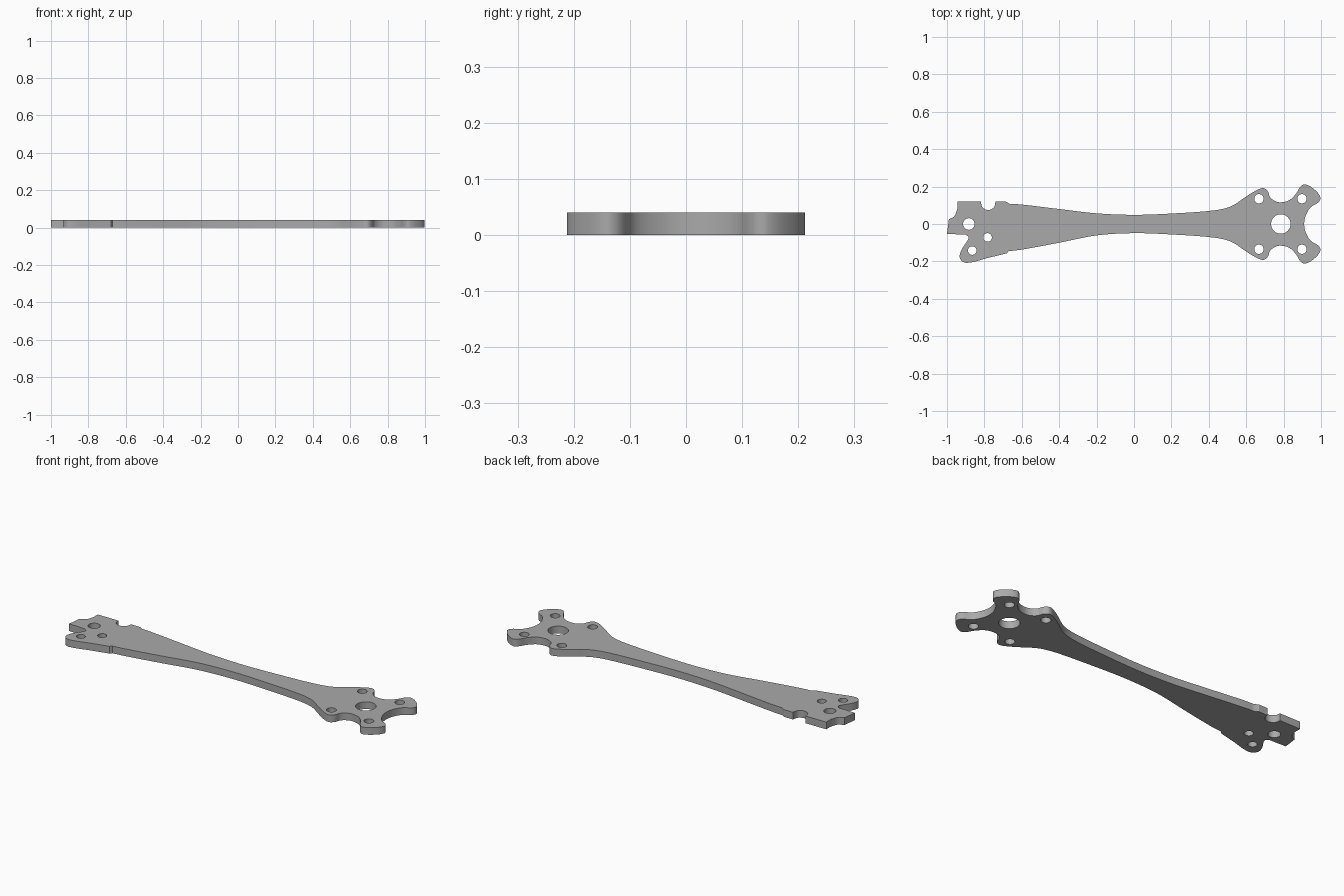
import bpy
import bmesh
import math
from mathutils import Vector
from mathutils.geometry import interpolate_bezier

THICKNESS = 0.04
CURVE_STEPS = 6

# Remove the default object
default_cube = bpy.data.objects.get("Cube")
if default_cube:
    bpy.data.objects.remove(default_cube, do_unlink=True)


def make_material(name, color):
    material = bpy.data.materials.new(name)
    material.use_nodes = True
    material.diffuse_color = color
    shader = material.node_tree.nodes["Principled BSDF"]
    shader.inputs["Base Color"].default_value = color
    return material


def smooth_run(points):
    """Sample a smooth path through the points, leaving off the last one."""
    points = [Vector((x, y, 0)) for x, y in points]
    last = len(points) - 1
    tangents = [(points[min(i + 1, last)] - points[max(i - 1, 0)]).normalized()
                for i in range(last + 1)]
    if last == 1:
        return points[:1]
    path = []
    for i in range(last):
        start, end = points[i], points[i + 1]
        reach = (end - start).length / 3
        path += interpolate_bezier(start, start + tangents[i] * reach,
                                   end - tangents[i + 1] * reach, end,
                                   CURVE_STEPS)[:-1]
    return path


def circle(center_x, center_y, radius, sides=32):
    return [Vector((center_x + radius * math.cos(math.tau * i / sides),
                    center_y + radius * math.sin(math.tau * i / sides), 0))
            for i in range(sides)]


def add_loop(bm, path):
    verts = [bm.verts.new(point) for point in path]
    return [bm.edges.new((verts[i - 1], verts[i])) for i in range(len(verts))]


def build_plate(name, loops, material):
    """Fill an outline with holes and extrude it to the plate thickness."""
    bm = bmesh.new()
    edges = []
    for path in loops:
        edges += add_loop(bm, path)
    bmesh.ops.triangle_fill(bm, edges=edges, use_beauty=True,
                            use_dissolve=False, normal=(0, 0, 1))
    extruded = bmesh.ops.extrude_face_region(bm, geom=bm.faces[:])
    top = [item for item in extruded["geom"]
           if isinstance(item, bmesh.types.BMVert)]
    bmesh.ops.translate(bm, verts=top, vec=(0, 0, THICKNESS))
    bmesh.ops.recalc_face_normals(bm, faces=bm.faces[:])
    mesh = bpy.data.meshes.new(name)
    bm.to_mesh(mesh)
    bm.free()
    mesh.materials.append(material)
    plate = bpy.data.objects.new(name, mesh)
    bpy.context.collection.objects.link(plate)
    bpy.ops.object.select_all(action="DESELECT")
    plate.select_set(True)
    bpy.context.view_layer.objects.active = plate
    bpy.ops.object.shade_smooth_by_angle(angle=math.radians(30))
    return plate


# Upper half of the waist and the motor mount, mirrored for the lower half
mount_half = [
    (0, .049), (.2, .056), (.43, .073), (.52, .095), (.59, .14),
    (.645, .175), (.69, .192), (.715, .175), (.728, .143), (.755, .122),
    (.785, .116), (.83, .127), (.867, .163), (.89, .2), (.915, .212),
    (.963, .186), (.996, .145), (.988, .118), (.945, .09), (.917, .042),
]
mount = mount_half + [(.91, 0)] + [(x, -y) for x, y in reversed(mount_half)]

# Smooth runs around the plate, meeting at sharp corners
tail_top = [(-.665, .108), (-.6, .104), (-.4, .08), (-.2, .057)]
tail_bottom = [(-.2, -.061), (-.4, -.1), (-.6, -.137), (-.67, -.145)]
notch = [(-.818, .12), (-.812, .092), (-.782, .075), (-.75, .088), (-.74, .12)]
lower_prong = [(-.68, -.157), (-.78, -.181), (-.895, -.208), (-.93, -.185),
               (-.925, -.145), (-.888, -.085)]
slot_end = [(-.888, -.085), (-.885, -.07), (-.9, -.057)]
left_scoop = [(-.99, .025), (-.96, .042), (-.945, .08)]

runs = [
    tail_top + mount + tail_bottom,
    [tail_bottom[-1], lower_prong[0]],
    lower_prong,
    slot_end,
    [slot_end[-1], (-1, -.053)],
    [(-1, -.053), left_scoop[0]],
    left_scoop,
    [left_scoop[-1], (-.945, .12)],
    [(-.945, .12), notch[0]],
    notch,
    [notch[-1], (-.685, .12)],
    [(-.685, .12), tail_top[0]],
]
outline = [point for run in runs for point in smooth_run(run)]

# Motor shaft hole, four motor screw holes and three frame bolt holes
holes = [circle(.785, 0, .052)]
for x in (.668, .898):
    for side in (-1, 1):
        holes.append(circle(x, side * .135, .025))
holes.append(circle(-.883, 0, .031))
holes.append(circle(-.783, -.072, .023))
holes.append(circle(-.865, -.142, .023))

grey = make_material("plain grey", (0.4, 0.4, 0.4, 1))
build_plate("arm_plate", [outline] + holes, grey)
